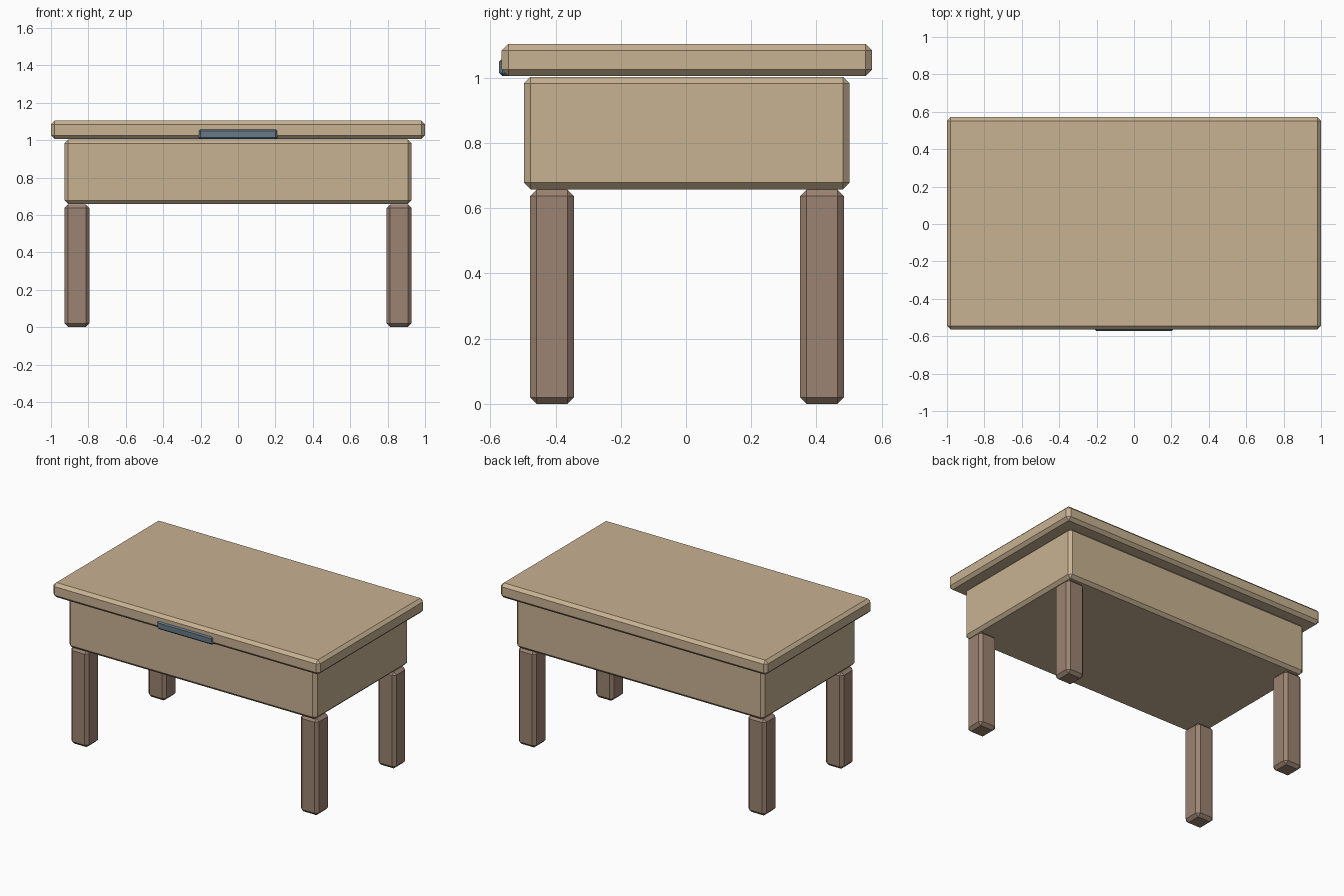
import bpy
from mathutils import Vector

if "Cube" in bpy.data.objects:
    bpy.data.objects.remove(bpy.data.objects["Cube"])


def material(name, srgb):
    mat = bpy.data.materials.new(name)
    lin = [((c / 255 + 0.055) / 1.055) ** 2.4 for c in srgb]
    mat.diffuse_color = (*lin, 1.0)
    mat.use_nodes = True
    mat.node_tree.nodes["Principled BSDF"].inputs["Base Color"].default_value = mat.diffuse_color
    return mat


light_wood = material("light wood", (200, 178, 146))
dark_wood = material("dark wood", (156, 132, 114))
metal = material("blue grey metal", (104, 122, 136))


def chamfered_box(name, low, high, chamfer, mat):
    """Box between two corners with a single flat chamfer on every edge."""
    low, high = Vector(low), Vector(high)
    bpy.ops.mesh.primitive_cube_add(size=1, location=(low + high) / 2)
    obj = bpy.context.object
    obj.name = name
    obj.scale = high - low
    bpy.ops.object.transform_apply(location=False, rotation=False, scale=True)
    bevel = obj.modifiers.new("chamfer", 'BEVEL')
    bevel.width = chamfer
    bevel.segments = 1
    obj.data.materials.append(mat)
    return obj


# Table top and the drawer box below it
chamfered_box("table_top", (-1, -0.565, 1.005), (1, 0.571, 1.104), 0.02, light_wood)
chamfered_box("drawer_box", (-0.928, -0.497, 0.658), (0.928, 0.502, 1.003), 0.02, light_wood)

# Four square legs
for side, x in (("left", -0.861), ("right", 0.861)):
    for end, y in (("front", -0.411), ("back", 0.417)):
        chamfered_box(f"{end}_{side}_leg", (x - 0.067, y - 0.067, 0),
                      (x + 0.067, y + 0.067, 0.657), 0.02, dark_wood)

# Pull plate on the front edge of the top
chamfered_box("handle", (-0.211, -0.573, 1.005), (0.211, -0.533, 1.06), 0.01, metal)
